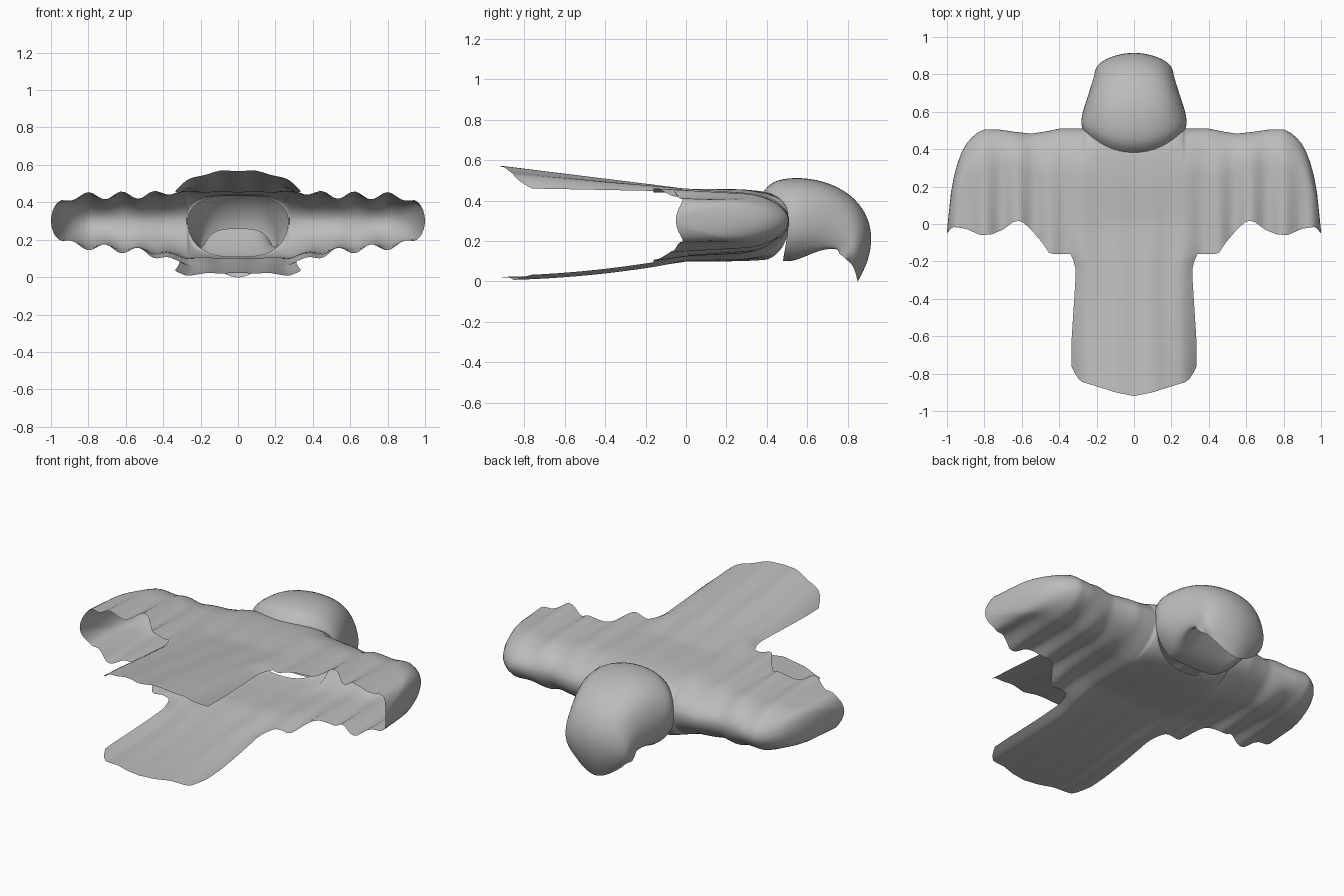
import bpy, bmesh, math

if "Cube" in bpy.data.objects:
    bpy.data.objects.remove(bpy.data.objects["Cube"])

cloth = bpy.data.materials.new("grey_cloth")
cloth.diffuse_color = (0.5, 0.5, 0.5, 1)
cloth.use_nodes = True
cloth.node_tree.nodes["Principled BSDF"].inputs["Base Color"].default_value = cloth.diffuse_color


def interp(pts, x):
    """Linear lookup along a short list of (position, value) points."""
    for (a, va), (b, vb) in zip(pts, pts[1:]):
        if x <= b:
            t = max(0, (x - a) / (b - a))
            return va + (vb - va) * t
    return pts[-1][1]


def add_grid(bm, rows):
    vs = [[bm.verts.new(p) for p in r] for r in rows]
    for r0, r1 in zip(vs, vs[1:]):
        for i in range(len(r0) - 1):
            bm.faces.new((r0[i], r0[i + 1], r1[i + 1], r1[i]))


def finish(bm, name, subdiv=0):
    # mirror to the other side, weld and shade smooth
    geo = bmesh.ops.duplicate(bm, geom=bm.verts[:] + bm.edges[:] + bm.faces[:])["geom"]
    new = [g for g in geo if isinstance(g, bmesh.types.BMVert)]
    bmesh.ops.scale(bm, vec=(-1, 1, 1), verts=new)
    bmesh.ops.remove_doubles(bm, verts=bm.verts[:], dist=0.0005)
    bmesh.ops.recalc_face_normals(bm, faces=bm.faces[:])
    me = bpy.data.meshes.new(name)
    bm.to_mesh(me)
    bm.free()
    me.materials.append(cloth)
    ob = bpy.data.objects.new(name, me)
    bpy.context.collection.objects.link(ob)
    for p in me.polygons:
        p.use_smooth = True
    if subdiv:
        m = ob.modifiers.new("smooth", "SUBSURF")
        m.levels = m.render_levels = subdiv
    return ob


# --- tunic outline, read in plan ---
HEM = [(0, -.16), (.45, -.16), (.49, -.10), (.55, -.03), (.6, .015), (.64, .015),
       (.7, -.03), (.76, -.055), (.82, -.06), (.9, -.025), (.97, -.015), (1, -.05)]
FRONT = [(.27, .51), (.4, .51), (.47, .495), (.55, .483), (.64, .493), (.72, .505), (.8, .507),
         (.85, .48), (.89, .44), (.93, .37), (.96, .27), (.98, .16), (1, -.04)]
TAIL_HEM = [(0, -.92), (.1, -.90), (.18, -.875), (.28, -.845), (.31, -.82), (.34, -.76)]
TAIL_W = [(0, .335), (.06, .323), (.15, .31), (.8, .335), (1, .335)]
H_TOP = [(.3, .155), (.5, .14), (1, .13)]
H_BOT = [(0, .20), (.28, .195), (.42, .17), (.6, .155), (.8, .135), (1, .12)]
NECK = .27


def front_y(x):
    return .40 + .11 * (x / NECK) ** 2 if x < NECK else interp(FRONT, x)


def sheet_z(x, y, s, v):
    """Height of the upper (s=1) or lower (s=-1) layer; v runs 0 hem to 1 front."""
    h = interp(H_TOP if s > 0 else H_BOT, x)
    fold = math.cos(2 * math.pi * (x - .8) / .178)
    amp = interp([(0, .003), (.3, .006), (.5, .02), (1, .02)], x)
    h += amp * fold * (1 - .75 * v)
    h *= 1 - v * interp([(.2, 0), (.4, .12), (1, .12)], x)   # sleeves thin forwards
    if x > .84:                                    # rounded sleeve tip
        h *= math.sqrt(max(0, 1 - ((x - .84) / .16) ** 2.4))
    d = min(1, (1 - v) / .38)                      # rounded front fold
    rnd = math.sqrt(max(0, 1 - (1 - d) ** 1.9))
    n = (.135 if s > 0 else .19) * max(0, 1 - (x / NECK) ** 3) ** .5
    h = n + (h - n) * rnd
    t = max(0, -y) / .92                           # layers spread apart at the tail
    if s > 0:
        h += .115 * t * max(0, 1 - (x / .36) ** 3)
    else:
        k = interp([(0, .85), (.1, .82), (.2, .95), (.34, 1), (.5, .3), (1, 0)], x)
        h += .1 * k * (1.75 * t - .8 * t * t)
    return .3 + s * h


# --- tunic: sleeves, body and long tails as two joined layers ---
cols = [.34 * i / 17 for i in range(18)]
cols = sorted(set(cols + [NECK, .262])) + [.34 + .5 * i / 26 for i in range(1, 27)]
cols += [.84 + .16 * math.sin(math.pi / 2 * i / 9) for i in range(1, 10)]
bm = bmesh.new()
for s in (1, -1):
    rows = []
    for x in cols:
        a, b = interp(HEM, x), front_y(x)
        row = []
        for j in range(23):
            v = math.sin(math.pi / 2 * j / 22)
            y = a + (b - a) * v
            row.append((x, y, sheet_z(x, y, s, v)))
        rows.append(row)
    add_grid(bm, rows)
    rows = []
    for c in [c for c in cols if c <= .3401]:
        end = interp(TAIL_HEM, c)
        row = []
        for j in range(17):
            t = j / 16
            y = -.16 + (end + .16) * t
            x = c if j == 0 else c * interp(TAIL_W, t) / .34
            row.append((x, y, sheet_z(c, y, s, 0)))
        rows.append(row)
    add_grid(bm, rows)
finish(bm, "tunic")

# --- hood: control rows from neck to rim (top, two side points, side, lower edge) ---
hood = [
    [(0, .37, .44), (.15, .40, .44), (.265, .50, .40), (.28, .51, .29), (.17, .48, .11)],
    [(0, .41, .50), (.16, .45, .49), (.275, .53, .41), (.29, .54, .29), (.18, .53, .105)],
    [(0, .52, .525), (.17, .55, .50), (.26, .59, .41), (.283, .60, .29), (.19, .59, .115)],
    [(0, .68, .51), (.16, .68, .485), (.23, .69, .40), (.25, .69, .29), (.20, .68, .14)],
    [(0, .82, .44), (.13, .81, .42), (.19, .79, .36), (.22, .78, .27), (.20, .75, .135)],
    [(0, .90, .34), (.12, .88, .33), (.185, .85, .28), (.21, .83, .22), (.20, .77, .13)],
    [(0, .93, .23), (.11, .91, .22), (.18, .875, .19), (.205, .84, .16), (.20, .78, .12)],
    [(0, .91, .10), (.09, .89, .10), (.155, .86, .105), (.185, .835, .11), (.20, .785, .115)],
    [(0, .85, -.01), (.07, .845, .015), (.13, .835, .055), (.165, .82, .085), (.20, .79, .11)],
]
for r in hood:                                     # extra point low on each side
    (xa, ya, za), (xb, yb, zb) = r[3], r[4]
    r.insert(4, (xa * .8 + xb * .2, (ya + yb) / 2, za * .45 + zb * .55))
bm = bmesh.new()
add_grid(bm, hood)
# throat panel rising inside the face opening
rim = [hood[i][5] for i in range(5)]
rise = [.10, .10, .125, .19, .26]
add_grid(bm, [[r, (r[0] * .72, r[1], z), (0, r[1], z)] for r, z in zip(rim, rise)])
finish(bm, "hood", 2)
